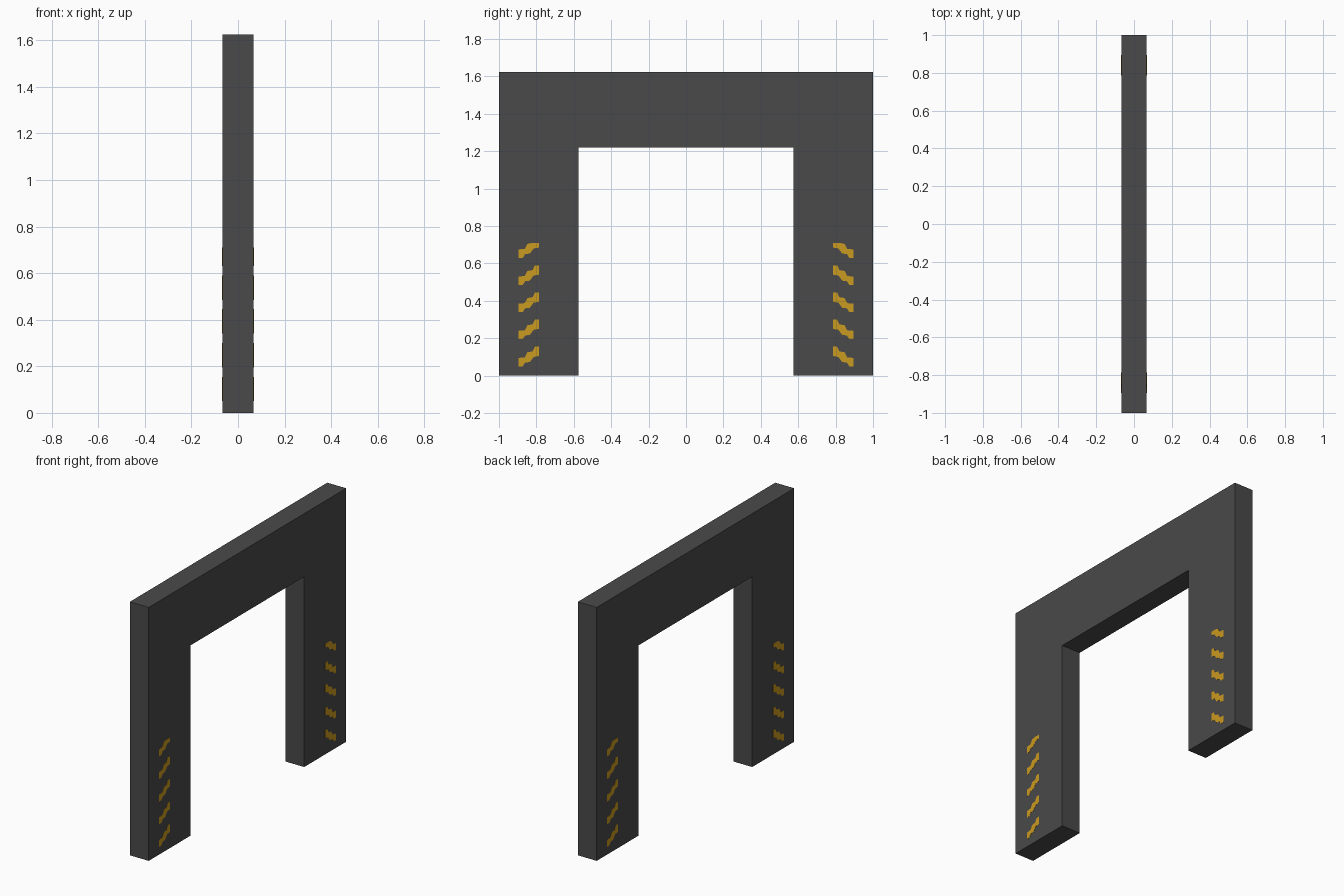
import bpy, bmesh

if "Cube" in bpy.data.objects:
    bpy.data.objects.remove(bpy.data.objects["Cube"])

HALF_T = 0.067   # half thickness of the gate


def material(name, rgb):
    m = bpy.data.materials.new(name)
    m.diffuse_color = (*rgb, 1)
    m.use_nodes = True
    m.node_tree.nodes["Principled BSDF"].inputs["Base Color"].default_value = m.diffuse_color
    return m


dark = material("dark grey", (0.068, 0.068, 0.068))
gold = material("hazard yellow", (0.59, 0.325, 0.014))


def prism(bm, outline, x0, x1):
    """Extrude a (y, z) outline from x0 to x1."""
    face = bm.faces.new([bm.verts.new((x0, y, z)) for y, z in outline])
    ext = bmesh.ops.extrude_face_region(bm, geom=[face])
    verts = [v for v in ext["geom"] if isinstance(v, bmesh.types.BMVert)]
    bmesh.ops.translate(bm, verts=verts, vec=(x1 - x0, 0, 0))


def finish(bm, name, mat):
    bmesh.ops.recalc_face_normals(bm, faces=bm.faces)
    mesh = bpy.data.meshes.new(name)
    bm.to_mesh(mesh)
    bm.free()
    mesh.materials.append(mat)
    bpy.context.collection.objects.link(bpy.data.objects.new(name, mesh))


# Gate frame: two legs and a top beam in one profile
half = [(0.575, 1.22), (0.575, 0), (1, 0), (1, 1.625)]
bm = bmesh.new()
prism(bm, half + [(-y, z) for y, z in reversed(half)], -HALF_T, HALF_T)
finish(bm, "gate_frame", dark)

# Stepped warning stripes on both legs, both sides
stripe = [(0.895, 0.05), (0.873, 0.05), (0.86, 0.07), (0.835, 0.073),
          (0.815, 0.1), (0.787, 0.105), (0.787, 0.155), (0.808, 0.155),
          (0.82, 0.13), (0.848, 0.125), (0.862, 0.098), (0.895, 0.095)]
for leg, sy in (("left", -1), ("right", 1)):
    for side, sx in (("front", 1), ("back", -1)):
        bm = bmesh.new()
        for i in range(5):
            # the top stripe is cut off level
            pts = [(sy * y, min(z + 0.145 * i, 0.71)) for y, z in stripe]
            prism(bm, pts, sx * (HALF_T - 0.001), sx * (HALF_T + 0.001))
        finish(bm, f"{leg}_leg_stripes_{side}", gold)
